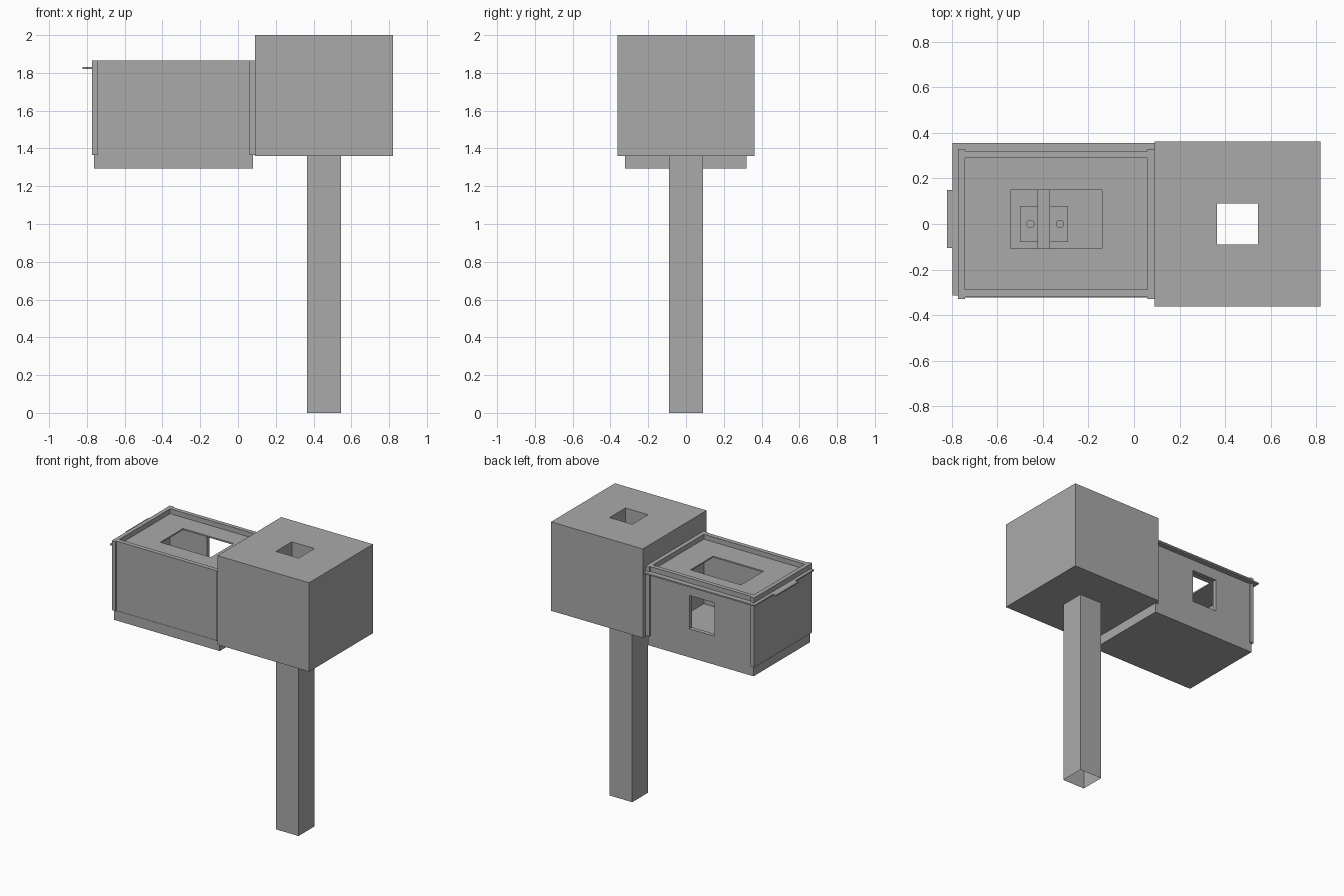
import bpy, bmesh, math

if "Cube" in bpy.data.objects:
    bpy.data.objects.remove(bpy.data.objects["Cube"])

grey = bpy.data.materials.new("neutral_grey")
grey.diffuse_color = (0.4, 0.4, 0.4, 1)
grey.use_nodes = True
grey.node_tree.nodes["Principled BSDF"].inputs["Base Color"].default_value = grey.diffuse_color


def finish(name, bm):
    bmesh.ops.recalc_face_normals(bm, faces=bm.faces)
    me = bpy.data.meshes.new(name)
    bm.to_mesh(me)
    bm.free()
    me.materials.append(grey)
    ob = bpy.data.objects.new(name, me)
    bpy.context.collection.objects.link(ob)
    return ob


def box(name, x0, x1, y0, y1, z0, z1):
    """Box from its limits on each axis."""
    bm = bmesh.new()
    bmesh.ops.create_cube(bm, size=1)
    for v in bm.verts:
        v.co.x = x1 if v.co.x > 0 else x0
        v.co.y = y1 if v.co.y > 0 else y0
        v.co.z = z1 if v.co.z > 0 else z0
    return finish(name, bm)


def corners(r):
    return [(r[0], r[2]), (r[1], r[2]), (r[1], r[3]), (r[0], r[3])]


def frame(name, outer, inner, d0, d1, upright=False):
    """Slab with a rectangular opening; lies in xy, or stands in xz if upright."""
    bm = bmesh.new()

    def ring(rect, d):
        return [bm.verts.new((a, d, b) if upright else (a, b, d))
                for a, b in corners(rect)]
    o0, o1, i0, i1 = ring(outer, d0), ring(outer, d1), ring(inner, d0), ring(inner, d1)
    for p, q in ((o0, o1), (o1, i1), (i1, i0), (i0, o0)):
        for k in range(4):
            n = (k + 1) % 4
            bm.faces.new((p[k], p[n], q[n], q[k]))
    return finish(name, bm)


# Large housing with a square shaft running through it
SHAFT = (0.365, 0.545, -0.09, 0.09)
frame("housing", (0.09, 0.82, -0.363, 0.363), SHAFT, 1.36, 2.0)

# Thin-walled hollow post, open at both ends
bm = bmesh.new()
low = [bm.verts.new((x, y, 0)) for x, y in corners(SHAFT)]
top = [bm.verts.new((x, y, 1.36)) for x, y in corners(SHAFT)]
for k in range(4):
    n = (k + 1) % 4
    bm.faces.new((low[k], low[n], top[n], top[k]))
finish("post", bm)

# Side cabinet: base slab, end panels, front wall and windowed back wall
box("cabinet_base", -0.762, 0.08, -0.322, 0.32, 1.295, 1.365)
box("left_end_panel", -0.773, -0.743, -0.33, 0.33, 1.365, 1.865)
box("right_end_panel", 0.06, 0.09, -0.33, 0.33, 1.365, 1.865)
box("front_wall", -0.743, 0.06, -0.32, -0.288, 1.365, 1.865)
frame("back_wall", (-0.743, 0.06, 1.365, 1.865), (-0.45, -0.25, 1.50, 1.74),
      0.29, 0.32, upright=True)

# Sunken lid sheet that sticks out at the back and left, with a pull tab
frame("lid_sheet", (-0.797, 0.089, -0.315, 0.357), (-0.543, -0.14, -0.108, 0.15),
      1.82, 1.83)
box("lid_tab", -0.822, -0.797, -0.105, 0.15, 1.82, 1.83)

# Small mechanism inside: two mounting pads, a cross bar and screws
for side, x0, x1, sx in (("left", -0.50, -0.425, -0.455), ("right", -0.37, -0.29, -0.325)):
    box(side + "_pad", x0, x1, -0.08, 0.08, 1.365, 1.40)
    bm = bmesh.new()
    bmesh.ops.create_cone(bm, cap_ends=True, segments=16, radius1=0.018,
                          radius2=0.018, depth=0.012)
    bmesh.ops.translate(bm, verts=bm.verts, vec=(sx, 0, 1.405))
    finish(side + "_screw", bm)
box("cross_bar", -0.425, -0.37, -0.11, 0.27, 1.365, 1.42)
